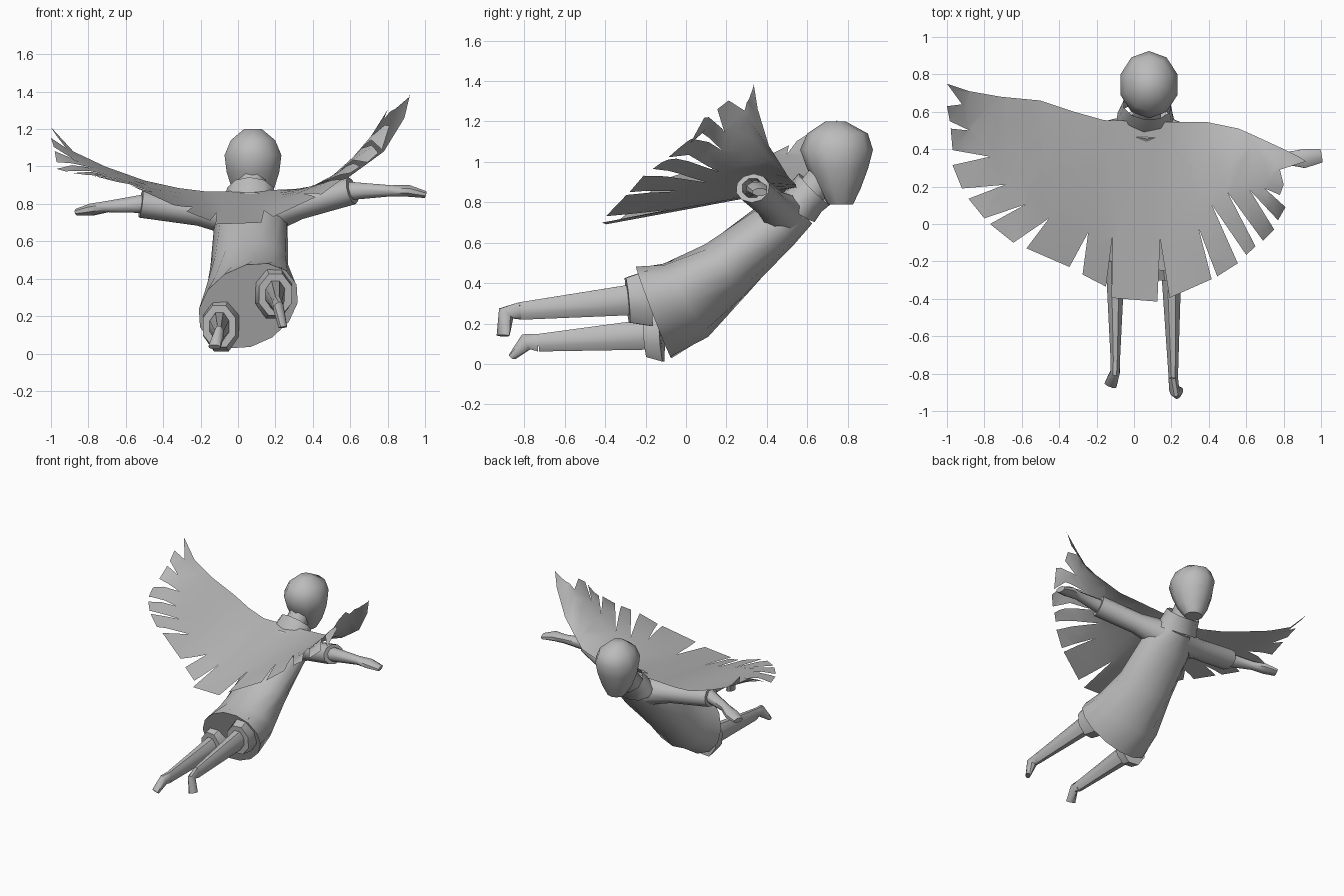
import bpy, bmesh
from math import sin, cos, tau, radians
from mathutils import Vector

cube = bpy.data.objects.get("Cube")
if cube:
    bpy.data.objects.remove(cube)

grey = bpy.data.materials.new("plain grey")
grey.use_nodes = True
colour = (0.5, 0.5, 0.5, 1)
grey.diffuse_color = colour
grey.node_tree.nodes["Principled BSDF"].inputs["Base Color"].default_value = colour


def finish(name, bm, angle=48):
    """Turn a bmesh into a smooth shaded object with sharp creases."""
    mesh = bpy.data.meshes.new(name)
    bm.to_mesh(mesh)
    bm.free()
    mesh.materials.append(grey)
    mesh.shade_smooth()
    mesh.set_sharp_from_angle(angle=radians(angle))
    obj = bpy.data.objects.new(name, mesh)
    bpy.context.collection.objects.link(obj)
    return obj


def loft(name, rings, sides=8, ref=(0, 0, 1), normal=None, roll=None, caps=True):
    """Skin oval rings: each ring is (centre, half width, half depth)."""
    bm = bmesh.new()
    centres = [Vector(r[0]) for r in rings]
    loops = []
    for i, (centre, width, depth) in enumerate(rings):
        ahead = centres[min(i + 1, len(rings) - 1)] - centres[max(i - 1, 0)]
        along = Vector(normal) if normal else ahead.normalized()
        a = Vector(ref).cross(along).normalized()
        b = along.cross(a)
        if roll:
            t = radians(roll[i])
            a, b = a * cos(t) + b * sin(t), b * cos(t) - a * sin(t)
        angles = [tau * (k + 0.5) / sides for k in range(sides)]
        loops.append([bm.verts.new(centres[i] + a * width * cos(t) + b * depth * sin(t))
                      for t in angles])
    for low, high in zip(loops, loops[1:]):
        for k in range(sides):
            n = (k + 1) % sides
            bm.faces.new((low[k], low[n], high[n], high[k]))
    if caps:
        bm.faces.new(loops[0][::-1])
        bm.faces.new(loops[-1])
    bmesh.ops.recalc_face_normals(bm, faces=bm.faces)
    return finish(name, bm)


# Body: twisted robe, collar, neck and head
loft("robe", [
    ((.055, -.16, .255), .29, .22),
    ((.06, 0, .315), .26, .2),
    ((.06, .2, .47), .21, .16),
    ((.07, .45, .69), .2, .13),
    ((.07, .54, .78), .13, .12)], sides=14, roll=(-35, -27, -12, 0, 0))
loft("collar", [
    ((.06, .55, .76), .16, .105),
    ((.065, .59, .82), .145, .105),
    ((.07, .635, .865), .13, .11)], sides=10, caps=False)
loft("neck", [((.07, .54, .76), .08, .08), ((.075, .7, .95), .08, .08)])
loft("head", [
    ((.08, .765, .79), .065, .062),
    ((.08, .755, .87), .115, .11),
    ((.08, .75, .97), .148, .152),
    ((.08, .745, 1.06), .16, .18),
    ((.08, .75, 1.14), .125, .15),
    ((.08, .74, 1.2), .05, .05)], sides=10, ref=(0, 1, 0), normal=(0, 0, 1))

# Arms: sleeve to the cuff, then a forearm ending in a flat hand
for side, shoulder, cuff, wrist, palm, tip in (
        ("left", (.14, .48, .74), (.61, .33, .87), (.82, .35, .87),
         (.91, .35, .87), (1, .365, .85)),
        ("right", (0, .48, .73), (-.52, .43, .8), (-.7, .5, .785),
         (-.78, .54, .77), (-.86, .57, .755))):
    near = Vector(shoulder).lerp(Vector(cuff), .4)
    loft(side + "_sleeve", [(shoulder, .11, .11), (near, .08, .075), (cuff, .088, .074)], sides=10)
    loft(side + "_arm", [(near, .05, .05), (cuff, .055, .052), (wrist, .037, .032),
                         (palm, .055, .034), (tip, .04, .02)])

# Legs: wide short cuff, tapering shin and a pointed foot
for side, hip, knee, ankle, heel, toe in (
        ("left", (.19, -.18, .325), (.2, -.29, .315), (.21, -.82, .262),
         (.215, -.89, .25), (.24, -.905, .14)),
        ("right", (-.09, -.12, .15), (-.1, -.2, .145), (-.1, -.73, .105),
         (-.1, -.79, .11), (-.125, -.86, .035))):
    loft(side + "_short_leg", [(hip, .105, .15), (knee, .095, .12)])
    start = Vector(knee).lerp(Vector(ankle), .02)
    loft(side + "_leg", [(hip, .07, .08), (start, .055, .08), (ankle, .027, .047)])
    loft(side + "_foot", [(ankle, .027, .047), (heel, .027, .045), (toe, .036, .018)])

# Wings: one feathered sheet; each feather is a notch followed by two tip corners
lead = [(-1, .75, 1.21), (-.88, .71, 1.08), (-.71, .68, 1), (-.5, .66, .925),
        (-.32, .6, .885), (-.16, .555, .865), (.2, .545, .875), (.39, .545, .885),
        (.56, .51, .92), (.65, .47, .985), (.78, .41, 1.08), (.89, .355, 1.26),
        (.92, .335, 1.385)]
left_feathers = [(.78, .29), (.8, .21), (.78, .155),
                 (.7, .19), (.81, .09), (.77, .02),
                 (.62, .18), (.75, -.03), (.69, -.09),
                 (.5, .17), (.65, -.12), (.6, -.165),
                 (.415, .105), (.555, -.21), (.445, -.28),
                 (.345, -.02), (.415, -.295), (.19, -.395)]
tail = [(.14, -.08), (.125, -.415), (-.12, -.395)]
right_feathers = [(-.115, -.065), (-.15, -.335), (-.275, -.27),
                  (-.245, -.045), (-.345, -.23), (-.575, -.13),
                  (-.455, .03), (-.645, -.1), (-.77, 0),
                  (-.58, .105), (-.8, .03), (-.885, .135),
                  (-.69, .21), (-.92, .19), (-.97, .315),
                  (-.77, .36), (-.97, .395), (-.98, .51),
                  (-.88, .5), (-.985, .55), (-1, .63), (-.92, .64)]
# Line through the feather tips, and the height of the arch between it and the lead
trail = [(-1, .3, 1), (-.97, .31, .985), (-.885, .135, .965), (-.775, 0, .95),
         (-.575, -.13, .9), (-.275, -.27, .76), (-.12, -.4, .69), (.125, -.41, .7),
         (.2, -.4, .735), (.445, -.28, .85), (.6, -.165, .965), (.69, -.09, 1.02),
         (.77, .02, 1.09), (.82, .15, 1.25), (.92, .33, 1.385)]
arch = [(-1, 0), (.2, 0), (.56, .06), (.7, .12), (.78, .18), (.92, 0)]


def interpolate(table, x):
    """Values of a table at x, in order after the first column."""
    for p, q in zip(table, table[1:]):
        if x <= q[0] or q == table[-1]:
            t = (x - p[0]) / (q[0] - p[0])
            return [a + (b - a) * t for a, b in zip(p[1:], q[1:])]


bm = bmesh.new()
outline = [p[:2] for p in lead] + left_feathers + tail + right_feathers
bm.faces.new([bm.verts.new((x, y, 0)) for x, y in outline])
bmesh.ops.triangulate(bm, faces=bm.faces)
for axis, count in ((0, 20), (1, 16)):
    for i in range(-count // 2, count // 2 + 1):
        cut = Vector((0, 0, 0))
        cut[axis] = i / 10 + .013
        across = Vector((1 - axis, axis, 0))
        bmesh.ops.bisect_plane(bm, geom=bm.verts[:] + bm.edges[:] + bm.faces[:],
                               plane_co=cut, plane_no=across)
for v in bm.verts:
    front_y, front_z = interpolate(lead, v.co.x)
    back_y, back_z = interpolate(trail, v.co.x)
    t = min(max((front_y - v.co.y) / (front_y - back_y), 0), 1)
    v.co.z = front_z + (back_z - front_z) * t + interpolate(arch, v.co.x)[0] * 4 * t * (1 - t)
bmesh.ops.recalc_face_normals(bm, faces=bm.faces)
if sum(f.normal.z for f in bm.faces) < 0:
    bmesh.ops.reverse_faces(bm, faces=bm.faces)
finish("wings", bm, 60)
